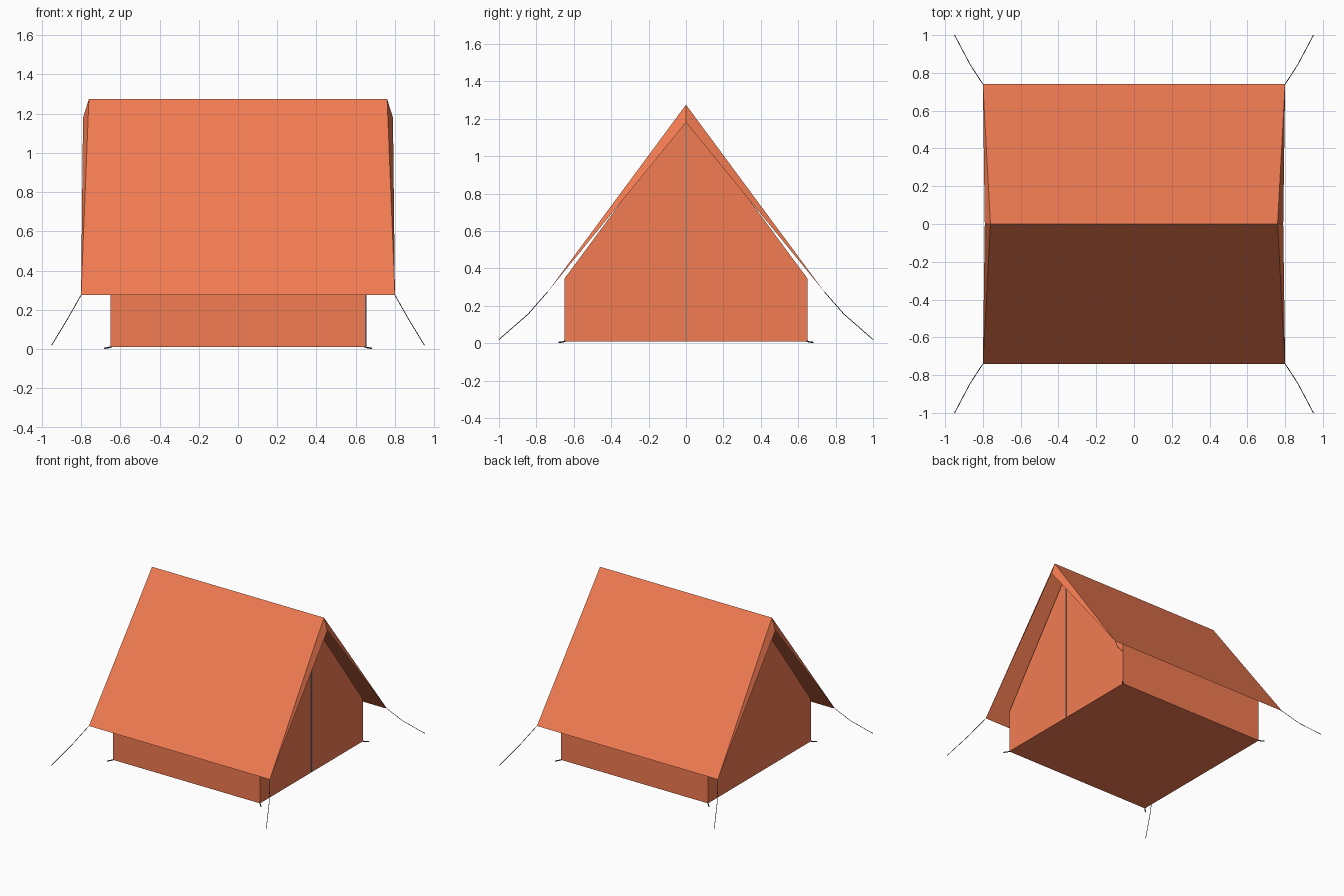
import bpy
from mathutils import Vector

if "Cube" in bpy.data.objects:
    bpy.data.objects.remove(bpy.data.objects["Cube"])


def material(name, color):
    m = bpy.data.materials.new(name)
    m.diffuse_color = (*color, 1)
    m.use_nodes = True
    m.node_tree.nodes["Principled BSDF"].inputs["Base Color"].default_value = m.diffuse_color
    return m


canvas = material("orange_canvas", (0.89, 0.2, 0.085))
cord = material("dark_cord", (0.06, 0.06, 0.065))
zip_grey = material("zip_grey", (0.2, 0.22, 0.25))


def mesh_object(name, verts, faces, mat):
    me = bpy.data.meshes.new(name)
    me.from_pydata([tuple(v) for v in verts], [], faces)
    me.materials.append(mat)
    ob = bpy.data.objects.new(name, me)
    bpy.context.collection.objects.link(ob)
    return ob


def tube(name, pts, radius, sides, mat):
    cu = bpy.data.curves.new(name, 'CURVE')
    cu.dimensions = '3D'
    cu.bevel_depth = radius
    cu.bevel_resolution = sides
    cu.use_fill_caps = True
    sp = cu.splines.new('POLY')
    sp.points.add(len(pts) - 1)
    for p, co in zip(sp.points, pts):
        p.co = (*co, 1)
    cu.materials.append(mat)
    ob = bpy.data.objects.new(name, cu)
    bpy.context.collection.objects.link(ob)
    return ob


# Inner tent: house-shaped profile extruded along x
profile = [(-0.65, 0.01), (0.65, 0.01), (0.65, 0.345), (0, 1.225), (-0.65, 0.345)]
n = len(profile)
verts = [(x, y, z) for x in (-0.65, 0.65) for y, z in profile]
faces = [tuple(reversed(range(n))), tuple(range(n, 2 * n))]
faces += [(i, (i + 1) % n, (i + 1) % n + n, i + n) for i in range(n)]
mesh_object("inner_tent", verts, faces, canvas)

# Rain fly: two sloping sheets with a folded flap at each end
verts, faces = [(-0.76, 0, 1.275), (0.76, 0, 1.275)], []
for s in (-1, 1):
    b = len(verts)
    verts += [(-0.80, s * 0.74, 0.275), (0.80, s * 0.74, 0.275)]
    faces.append((0, b, b + 1, 1) if s < 0 else (1, b + 1, b, 0))
verts += [(-0.79, 0, 1.18), (0.79, 0, 1.18)]
faces += [(0, 6, 2), (0, 4, 6), (1, 3, 7), (1, 7, 5)]
mesh_object("rain_fly", verts, faces, canvas)

# Door zip on the right end
bpy.ops.mesh.primitive_cube_add(size=1, location=(0.651, 0, 0.6))
door_zip = bpy.context.object
door_zip.name = "door_zip"
door_zip.scale = (0.006, 0.008, 1.17)
door_zip.data.materials.append(zip_grey)

# Guy ropes and ground pegs at the four corners
for sx, xn in ((-1, "left"), (1, "right")):
    for sy, yn in ((-1, "front"), (1, "back")):
        rope = [(0.80, 0.74, 0.275), (0.868, 0.845, 0.155), (0.95, 1.0, 0.02)]
        tube(f"guy_rope_{yn}_{xn}", [(sx * x, sy * y, z) for x, y, z in rope],
             0.002, 1, cord)
        peg = [(0.645, 0.645, 0.012), (0.66, 0.66, 0.007), (0.68, 0.68, 0.004)]
        tube(f"ground_peg_{yn}_{xn}", [(sx * x, sy * y, z) for x, y, z in peg],
             0.004, 1, cord)
